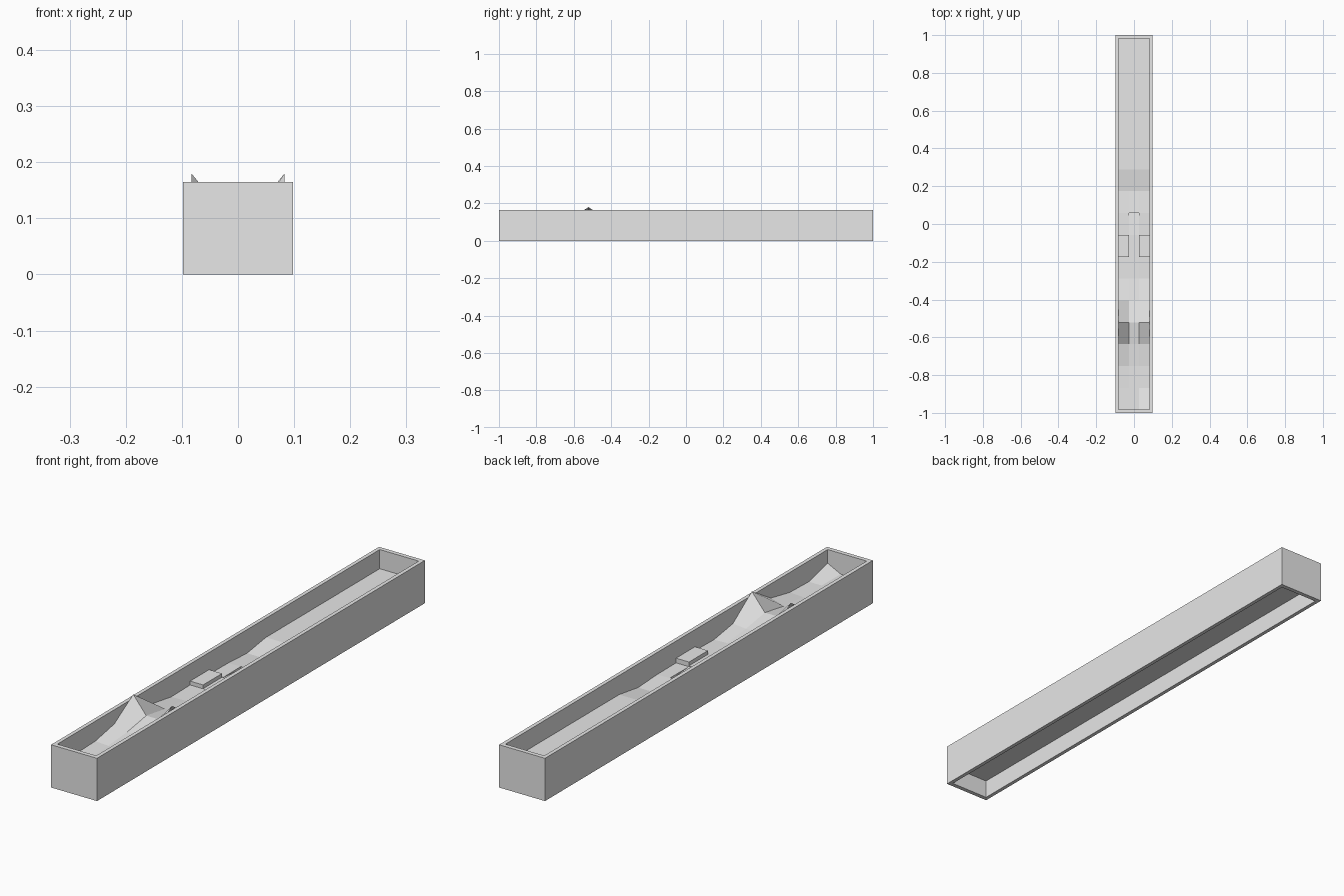
import bpy, bmesh

cube = bpy.data.objects.get("Cube")
if cube:
    bpy.data.objects.remove(cube, do_unlink=True)

# One plain grey for everything
grey = bpy.data.materials.new("plain grey")
grey.use_nodes = True
grey.diffuse_color = (0.8, 0.8, 0.8, 1)
grey.node_tree.nodes["Principled BSDF"].inputs["Base Color"].default_value = (0.8, 0.8, 0.8, 1)

HALF_W, HALF_L, HEIGHT = 0.098, 1.0, 0.165
IN_W, IN_L = 0.083, 0.983
FLOOR = 0.072
ROWS = 17
STEP = 2 * IN_L / ROWS


def finish(name, bm, recalc=True):
    if recalc:
        bmesh.ops.recalc_face_normals(bm, faces=bm.faces)
    mesh = bpy.data.meshes.new(name)
    bm.to_mesh(mesh)
    bm.free()
    mesh.materials.append(grey)
    obj = bpy.data.objects.new(name, mesh)
    bpy.context.collection.objects.link(obj)
    return obj


def row_y(i):
    return -IN_L + i * STEP


def ring(bm, w, l, z):
    return [bm.verts.new((sx * w, sy * l, z))
            for sx, sy in ((-1, -1), (1, -1), (1, 1), (-1, 1))]


# Open rectangular frame
bm = bmesh.new()
loops = [ring(bm, HALF_W, HALF_L, 0), ring(bm, HALF_W, HALF_L, HEIGHT),
         ring(bm, IN_W, IN_L, HEIGHT), ring(bm, IN_W, IN_L, 0)]
for k in range(4):
    a, b = loops[k], loops[(k + 1) % 4]
    for i in range(4):
        j = (i + 1) % 4
        bm.faces.new((a[i], a[j], b[j], b[i]))
finish("frame", bm)

# Faceted ground: heights along the walls and along the middle, front to back
wall = [0.086, 0.085, 0.088, 0.11, 0.18, 0.1, 0.082, 0.084, 0.081, 0.08, 0.074]
middle = [0.085, 0.085, 0.085, 0.094, 0.113, 0.095, 0.084, 0.084, 0.081, 0.082, 0.074]
wall += [0.091] * (ROWS + 1 - len(wall))
middle += [0.091] * (ROWS + 1 - len(middle))
columns = (-IN_W, -IN_W / 3, IN_W / 3, IN_W)
GROOVE_ROW = 8

bm = bmesh.new()
grid = []
for i in range(ROWS + 1):
    heights = (wall[i], middle[i], middle[i], wall[i])
    grid.append([bm.verts.new((x, row_y(i), z)) for x, z in zip(columns, heights)])
grid[0][3].co.z = 0.112
for i in range(ROWS):
    for c in range(3):
        if (i, c) != (GROOVE_ROW, 1):
            bm.faces.new((grid[i][c], grid[i][c + 1], grid[i + 1][c + 1], grid[i + 1][c]))

# Sunken ramp in the middle of the ground
a, b = grid[GROOVE_ROW][1:3]
d, c = grid[GROOVE_ROW + 1][1:3]
low_c, low_d = (bm.verts.new((v.co.x, v.co.y, FLOOR + 0.001)) for v in (c, d))
bm.faces.new((a, b, low_c, low_d))
bm.faces.new((a, low_d, d))
bm.faces.new((b, c, low_c))
bm.faces.new((low_d, low_c, c, d))
finish("ground", bm, recalc=False)

# Flat underside
bm = bmesh.new()
bm.faces.new(reversed(ring(bm, IN_W, IN_L, FLOOR)))
finish("ground_underside", bm, recalc=False)


def block(name, x0, x1, z0, z1):
    bm = bmesh.new()
    bmesh.ops.create_cube(bm, size=1)
    for v in bm.verts:
        v.co = (x1 if v.co.x > 0 else x0,
                row_y(8) if v.co.y > 0 else row_y(7),
                z1 if v.co.z > 0 else z0)
    finish(name, bm)


# Raised blocks either side of the middle, with a low step between
block("right_block", -IN_W, -IN_W / 3, FLOOR + 0.001, 0.099)
block("left_block", IN_W / 3, IN_W, FLOOR + 0.001, 0.099)
block("middle_step", -IN_W / 3, IN_W / 3, FLOOR + 0.001, 0.0845)
